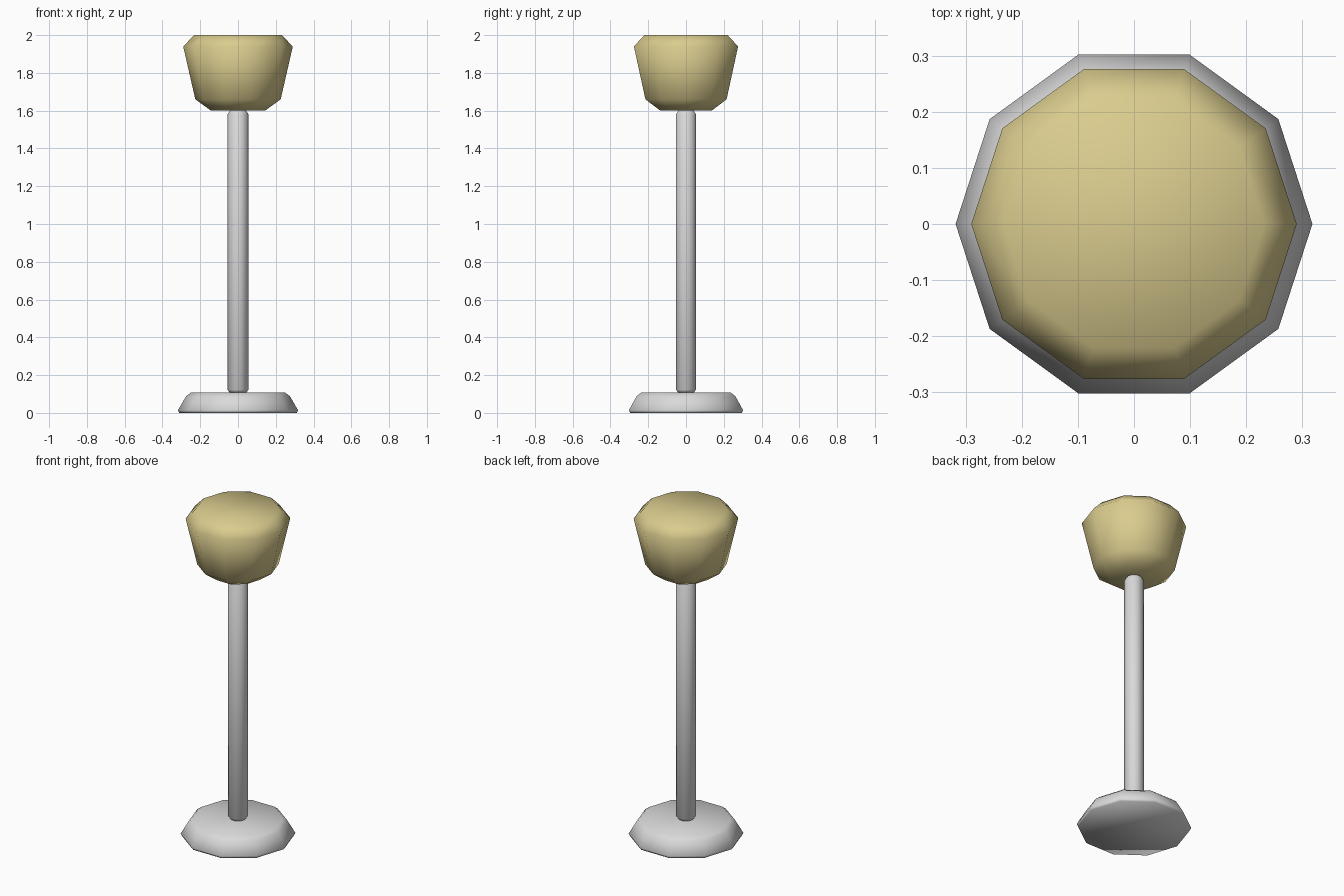
import bpy, bmesh, math

if "Cube" in bpy.data.objects:
    bpy.data.objects.remove(bpy.data.objects["Cube"])

SIDES = 10


def material(name, rgb):
    m = bpy.data.materials.new(name)
    m.diffuse_color = (*rgb, 1.0)
    m.use_nodes = True
    m.node_tree.nodes["Principled BSDF"].inputs["Base Color"].default_value = m.diffuse_color
    return m


def lathe(name, profile, mat):
    """Closed ten-sided solid from (radius, z) rings, listed bottom to top."""
    bm = bmesh.new()
    rings = []
    for r, z in profile:
        rings.append([bm.verts.new((r * math.cos(i * math.tau / SIDES),
                                    r * math.sin(i * math.tau / SIDES), z))
                      for i in range(SIDES)])
    for low, high in zip(rings, rings[1:]):
        for i in range(SIDES):
            j = (i + 1) % SIDES
            bm.faces.new((low[i], low[j], high[j], high[i]))
    bm.faces.new(rings[0][::-1])
    bm.faces.new(rings[-1])
    for f in bm.faces:
        f.smooth = True
    mesh = bpy.data.meshes.new(name)
    bm.to_mesh(mesh)
    bm.free()
    mesh.materials.append(mat)
    obj = bpy.data.objects.new(name, mesh)
    bpy.context.collection.objects.link(obj)
    return obj


metal = material("light grey metal", (0.70, 0.70, 0.70))
fabric = material("pale yellow fabric", (0.70, 0.60, 0.27))

# Foot plate with sloping sides
lathe("base", [(0.311, 0.0), (0.318, 0.014), (0.275, 0.088), (0.25, 0.107)], metal)
# Slim pole with bevelled ends
lathe("pole", [(0.043, 0.107), (0.055, 0.122), (0.055, 1.582), (0.043, 1.6)], metal)
# Closed shade, wider at the top, with chamfered rims
lathe("shade", [(0.143, 1.6), (0.226, 1.66), (0.29, 1.94), (0.232, 2.0)], fabric)
